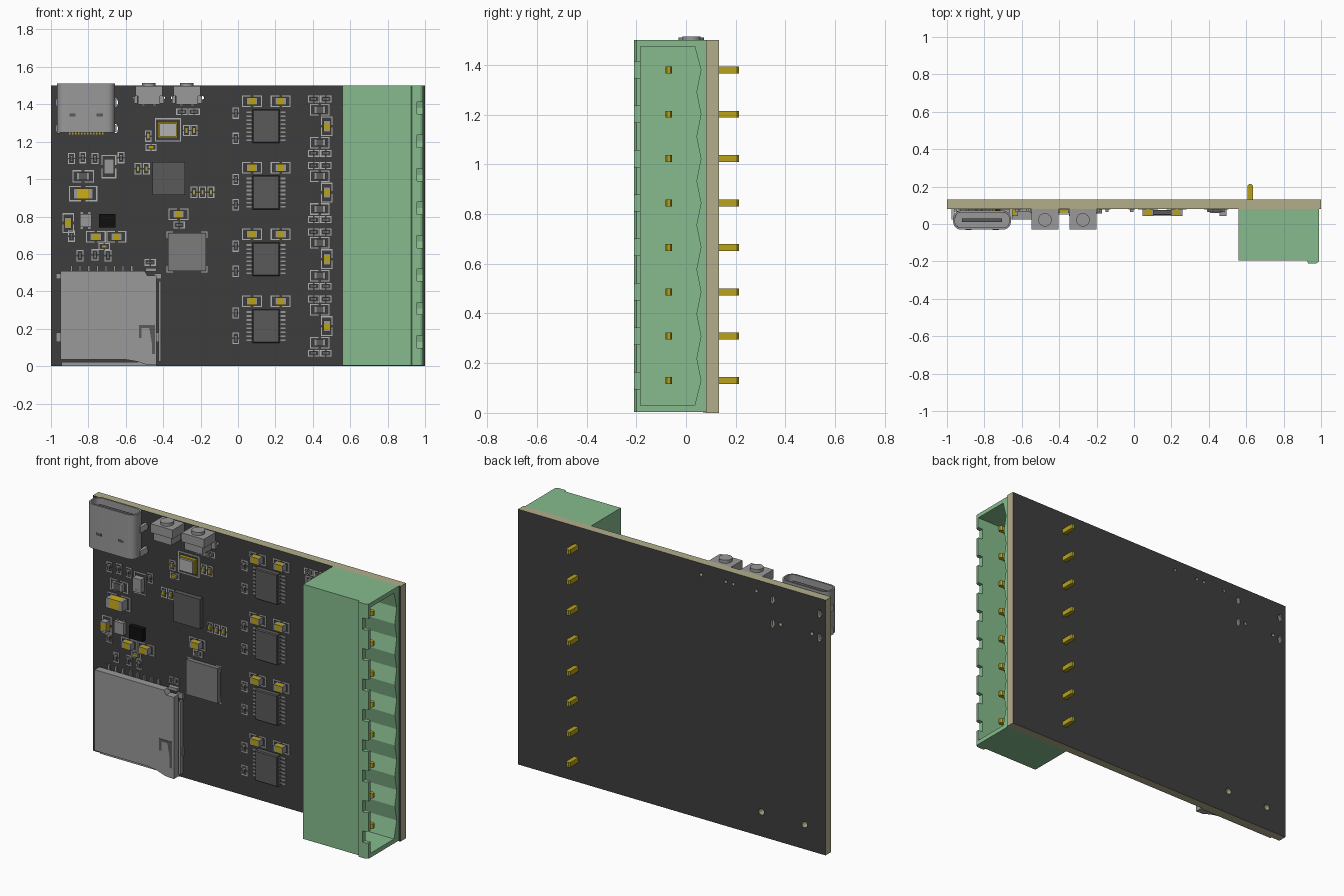
import bpy, bmesh
from math import pi, cos, sin
from mathutils import Matrix, Vector

if "Cube" in bpy.data.objects:
    bpy.data.objects.remove(bpy.data.objects["Cube"])

F = 0.08            # y of the board's component side
PARTS = {}          # part name -> bmesh


def bm_of(name):
    return PARTS.setdefault(name, bmesh.new())


def box(name, x0, x1, y0, y1, z0, z1):
    m = Matrix.Translation(((x0 + x1) / 2, (y0 + y1) / 2, (z0 + z1) / 2))
    m = m @ Matrix.Diagonal((x1 - x0, y1 - y0, z1 - z0, 1))
    bmesh.ops.create_cube(bm_of(name), size=1, matrix=m)


def pad(name, x, z, w, d, h, base=F):
    """Box of size w x d centred at x, z and standing h proud of the board."""
    box(name, x - w / 2, x + w / 2, base - h, base, z - d / 2, z + d / 2)


def cyl(name, loc, r, depth, axis='Y', r2=None, sz=1, seg=24):
    m = Matrix.Translation(loc)
    if axis == 'Y':
        m = m @ Matrix.Diagonal((1, 1, sz, 1)) @ Matrix.Rotation(pi / 2, 4, 'X')
    bmesh.ops.create_cone(bm_of(name), cap_ends=True, segments=seg, radius1=r,
                          radius2=r if r2 is None else r2, depth=depth, matrix=m)


def prism(name, pts, axis, a, b):
    """Extrude a flat outline along an axis from a to b; returns the end face."""
    bm = bm_of(name)
    put = {'x': lambda u, v, t: (t, u, v), 'y': lambda u, v, t: (u, t, v),
           'z': lambda u, v, t: (u, v, t)}[axis]
    lo = [bm.verts.new(put(u, v, a)) for u, v in pts]
    hi = [bm.verts.new(put(u, v, b)) for u, v in pts]
    n = len(pts)
    faces = [bm.faces.new(lo), bm.faces.new(hi)]
    faces += [bm.faces.new((lo[i], lo[(i + 1) % n], hi[(i + 1) % n], hi[i])) for i in range(n)]
    bmesh.ops.recalc_face_normals(bm, faces=faces)
    return faces[1]


def material(name, rgb):
    m = bpy.data.materials.new(name)
    m.diffuse_color = (*rgb, 1)
    m.use_nodes = True
    m.node_tree.nodes["Principled BSDF"].inputs["Base Color"].default_value = m.diffuse_color
    return m


DARK = material("dark_mask", (0.048, 0.048, 0.048))
TAN = material("board_core", (0.45, 0.42, 0.26))
GREEN = material("green_plastic", (0.24, 0.50, 0.27))
GOLD = material("gold", (0.48, 0.37, 0.01))
YELLOW = material("yellow", (0.62, 0.42, 0.01))
CHIP = material("chip_grey", (0.10, 0.10, 0.10))
BLACK = material("black", (0.005, 0.005, 0.005))
LIGHT = material("light_grey", (0.45, 0.45, 0.45))
METAL = material("metal", (0.32, 0.32, 0.32))


def make(name, *mats, smooth=False):
    bm = PARTS.pop(name)
    me = bpy.data.meshes.new(name)
    bm.to_mesh(me)
    bm.free()
    ob = bpy.data.objects.new(name, me)
    bpy.context.collection.objects.link(ob)
    for m in mats:
        me.materials.append(m)
    if smooth:
        bpy.ops.object.select_all(action='DESELECT')
        ob.select_set(True)
        bpy.context.view_layer.objects.active = ob
        bpy.ops.object.shade_smooth_by_angle()
    return ob


def cut(ob, cutter_name):
    c = make(cutter_name)
    c.hide_render = True
    mod = ob.modifiers.new("cut", 'BOOLEAN')
    mod.operation, mod.object, mod.solver = 'DIFFERENCE', c, 'EXACT'
    bpy.context.view_layer.objects.active = ob
    bpy.ops.object.modifier_apply(modifier=mod.name)
    bpy.data.objects.remove(c)


# circuit board: dark faces, tan edges, drilled holes
box("board", -1, 1, F, 0.132, 0, 1.5)
for x, z, r, s in [(-0.655, 1.41, .013, 1.7), (-0.96, 1.41, .013, 1.7), (-0.655, 1.27, .013, 1.9),
                   (-0.96, 1.27, .013, 1.9), (-0.707, 1.28, .01, 1), (-0.91, 1.28, .01, 1),
                   (-0.19, 1.435, .009, 1), (-0.35, 1.435, .009, 1), (-0.4, 1.435, .009, 1),
                   (-0.55, 1.435, .009, 1), (-0.583, 0.145, .018, 1), (-0.863, 0.145, .018, 1)]:
    cyl("board_holes", (x, 0.1, z), r, 0.2, sz=s)
board = make("board", TAN, DARK)
for p in board.data.polygons:
    p.material_index = 1 if abs(p.normal.y) > 0.9 else 0
cut(board, "board_holes")

# terminal block: open to the right, scalloped cavity, notched lip
PITCH = 0.1786
pin_z = [0.13 + i * PITCH for i in range(8)]
prism("terminal_block", [(0.56, F), (0.56, -0.195), (0.925, -0.195), (0.93, -0.21), (0.975, -0.21),
                         (0.99, -0.2), (0.99, F)], 'z', 0.004, 1.5)
block = make("terminal_block", GREEN)
scallop = [(0.035, 0.03)]
for z in pin_z:
    scallop += [(0.06, z), (0.042, z + PITCH / 2)]
scallop[-1] = (0.035, 1.475)
prism("cavity", [(-0.183, 0.03)] + scallop + [(-0.183, 1.475)], 'x', 0.68, 1.1)
cut(block, "cavity")
for z in pin_z:
    box("notches", 0.957, 1.1, -0.3, -0.17, z - 0.033, z + 0.033)
cut(block, "notches")

# bent terminal pins passing through the board
for z in pin_z:
    prism("terminal_pins", [(0.608, -0.083), (0.92, -0.083), (0.93, -0.077), (0.93, -0.063),
                            (0.92, -0.056), (0.635, -0.056), (0.635, 0.205), (0.629, 0.213),
                            (0.614, 0.213), (0.608, 0.205)], 'z', z - 0.014, z + 0.014)
make("terminal_pins", GOLD)


# two-terminal parts: body, end caps and printed outline brackets
def two_pin(kind, x, z, l, w, h, vert=False, mx=0.02, my=0.009):
    def b(name, u, v, a, c, hh):
        if vert:
            pad(name, x + v, z + u, c, a, hh)
        else:
            pad(name, x + u, z + v, a, c, hh)
    b(kind, 0, 0, l * 0.6, w, h)
    L, W, t = l / 2 + mx, w / 2 + my, 0.006
    for s in (-1, 1):
        b("end_caps", s * l * 0.4, 0, l * 0.2, w, h + 0.001)
        b("outline_brackets", s * L, 0, t, 2 * W + t, 0.003)
        for e in (-1, 1):
            b("outline_brackets", s * (L - (L - l * .12) / 2), e * W, L - l * .12, t, 0.003)


def small(kind, x, z, vert=False):
    two_pin(kind, x, z, 0.031, 0.017, 0.015, vert, 0.012, 0.007)


def medium(kind, x, z, vert=False):
    two_pin(kind, x, z, 0.06, 0.038, 0.036 if kind == "capacitors" else 0.02, vert)


# four identical driver channels
for z in (1.283, 0.928, 0.572, 0.214):
    pad("driver_chips", 0.15, z, 0.144, 0.18, 0.03, F - 0.004)
    for i in range(8):
        for s in (-1, 1):
            zz = z + (i - 3.5) * 0.0215
            pad("driver_leads", 0.15 + s * 0.088, zz, 0.034, 0.009, 0.005)
            pad("driver_leads", 0.15 + s * 0.074, zz, 0.008, 0.009, 0.018)
    for x in (0.075, 0.228):
        medium("capacitors", x, z + 0.133)
    for dz in (0.07, -0.065):
        small("resistors", -0.012, z + dz, True)
    for s in (-1, 1):
        small("resistors", 0.405, z + s * 0.145)
        small("resistors", 0.47, z + s * 0.145)
        medium("resistors", 0.437, z + s * 0.088)
    medium("capacitors", 0.475, z, True)
bm = PARTS["driver_chips"]
front_edges = [e for e in bm.edges if all(v.co.y < F - 0.03 for v in e.verts)]
bmesh.ops.bevel(bm, geom=front_edges, offset=0.005, segments=1, affect='EDGES')

# loose small parts on the left half
for x, z in [(-.30, 1.36), (-.235, 1.36), (-.315, .755), (-.47, .555)]:
    small("resistors", x, z)
for x, z in [(-.465, 1.17), (-.715, .64)]:
    small("capacitors", x, z)
for x, z in [(-.48, 1.23), (-.275, 1.26), (-.235, 1.26), (-.535, 1.055), (-.49, 1.055),
             (-.235, .93), (-.19, .93), (-.145, .93)]:
    small("capacitors", x, z, True)
for x, z in [(-.89, 1.11), (-.83, 1.115), (-.765, 1.11), (-.625, 1.115), (-.89, .695),
             (-.845, .59), (-.765, .595), (-.695, .59)]:
    small("resistors", x, z, True)
for x, z, v in [(-.318, .812, False), (-.908, .765, True), (-.76, .692, False), (-.65, .692, False)]:
    medium("capacitors", x, z, v)
two_pin("resistors", -.828, 1.015, 0.07, 0.042, 0.022)
two_pin("tantalum_capacitor", -.828, .922, 0.105, 0.058, 0.05)
two_pin("diode", -.69, 1.067, 0.08, 0.055, 0.035, True)

# chips
pad("controller_chip", -0.37, 1.003, 0.172, 0.175, 0.028)
pad("regulator_chip", -0.7, 0.778, 0.088, 0.072, 0.03)
pad("square_chip", -0.273, 0.61, 0.205, 0.205, 0.025)
pad("sensor_chip", -0.815, 0.778, 0.062, 0.07, 0.025)
for sx in (-1, 1):
    for sz in (-1, 1):
        pad("outline_brackets", -0.273 + sx * 0.093, 0.61 + sz * 0.107, 0.035, 0.006, 0.003)
        pad("outline_brackets", -0.273 + sx * 0.107, 0.61 + sz * 0.093, 0.006, 0.035, 0.003)
        pad("sensor_leads", -0.815 + sx * 0.02, 0.778 + sz * 0.037, 0.012, 0.016, 0.008)

# crystal: gold base with a metal lid, inside a printed frame
pad("crystal_base", -0.375, 1.263, 0.105, 0.085, 0.018)
pad("crystal_lid", -0.375, 1.263, 0.09, 0.07, 0.03)
for s in (-1, 1):
    pad("outline_brackets", -0.375, 1.263 + s * 0.06, 0.14, 0.006, 0.003)
    pad("outline_brackets", -0.375 + s * 0.067, 1.263, 0.006, 0.125, 0.003)

# cable socket: rounded hollow shell, tongue, mounting tabs and contacts
pts = []
for cx, cy, a0 in [(-.7, .03, 0), (-.925, .03, 1), (-.925, .012, 2), (-.7, .012, 3)]:
    pts += [(cx + .042 * cos((a0 + k / 6) * pi / 2), cy + .042 * sin((a0 + k / 6) * pi / 2))
            for k in range(7)]
end = prism("socket_shell", pts, 'z', 1.25, 1.51)
bm = PARTS["socket_shell"]
bmesh.ops.inset_individual(bm, faces=[end], thickness=0.01)
bmesh.ops.inset_individual(bm, faces=[end], thickness=0.0005, depth=-0.2)
box("socket_tongue", -0.92, -0.705, 0.01, 0.03, 1.30, 1.49)
for x in (-0.967, -0.658):
    for z in (1.41, 1.27):
        box("socket_tabs", x - 0.008, x + 0.008, 0.025, 0.125, z - 0.018, z + 0.018)
for x in (-0.885, -0.74):
    box("socket_slots", x - 0.017, x + 0.017, -0.031, -0.029, 1.335, 1.35)
for i in range(12):
    pad("socket_contacts", -0.9 + i * 0.0162, 1.248, 0.008, 0.02, 0.006)

# side push buttons
for x in (-0.476, -0.273):
    box("button_bodies", x - 0.072, x + 0.072, -0.03, F, 1.445, 1.497)
    box("button_bodies", x - 0.058, x + 0.058, -0.022, F, 1.4, 1.445)
    cyl("button_plungers", (x, 0.022, 1.5), 0.036, 0.03, 'Z')
    for s in (-1, 1):
        pad("button_feet", x + s * 0.07, 1.425, 0.02, 0.04, 0.02)
        pad("button_feet", x + s * 0.03, 1.398, 0.02, 0.016, 0.01)

# memory card holder
prism("card_holder", [(-.95, .51), (-.5, .51), (-.485, .485), (-.435, .485), (-.435, .005), (-.49, .008),
                      (-.54, .025), (-.6, .035), (-.95, .035)], 'y', 0.025, F - 0.01)
pad("card_frame", -0.69, 0.012, 0.51, 0.02, 0.012)
pad("card_frame", -0.419, 0.24, 0.012, 0.43, 0.025)
pad("card_frame", -0.465, 0.515, 0.06, 0.018, 0.025)
for z, h in ((0.48, 0.03), (0.155, 0.05)):
    pad("card_frame", -0.96, z, 0.025, h, 0.012)
    pad("card_frame", -0.428, z, 0.04, h, 0.012)
for i in range(8):
    pad("card_contacts", -0.89 + i * 0.046, 0.523, 0.011, 0.03, 0.012)
prism("card_spring_slot", [(-.53, .22), (-.445, .22), (-.445, .065), (-.46, .065), (-.46, .12),
                           (-.475, .205), (-.515, .205), (-.515, .15), (-.53, .15)], 'y', 0.023, 0.03)

# turn the collected geometry into objects
colours = {"capacitors": GOLD, "tantalum_capacitor": YELLOW, "crystal_base": GOLD,
           "socket_contacts": GOLD, "driver_chips": CHIP, "controller_chip": CHIP,
           "regulator_chip": BLACK, "socket_tongue": CHIP, "socket_slots": CHIP,
           "card_spring_slot": CHIP, "resistors": CHIP, "square_chip": material("mid_grey", (.2, .2, .2)),
           "outline_brackets": LIGHT, "crystal_lid": LIGHT, "socket_tabs": LIGHT}
for name in list(PARTS):
    make(name, colours.get(name, METAL), smooth=name in ("socket_shell", "button_plungers"))
